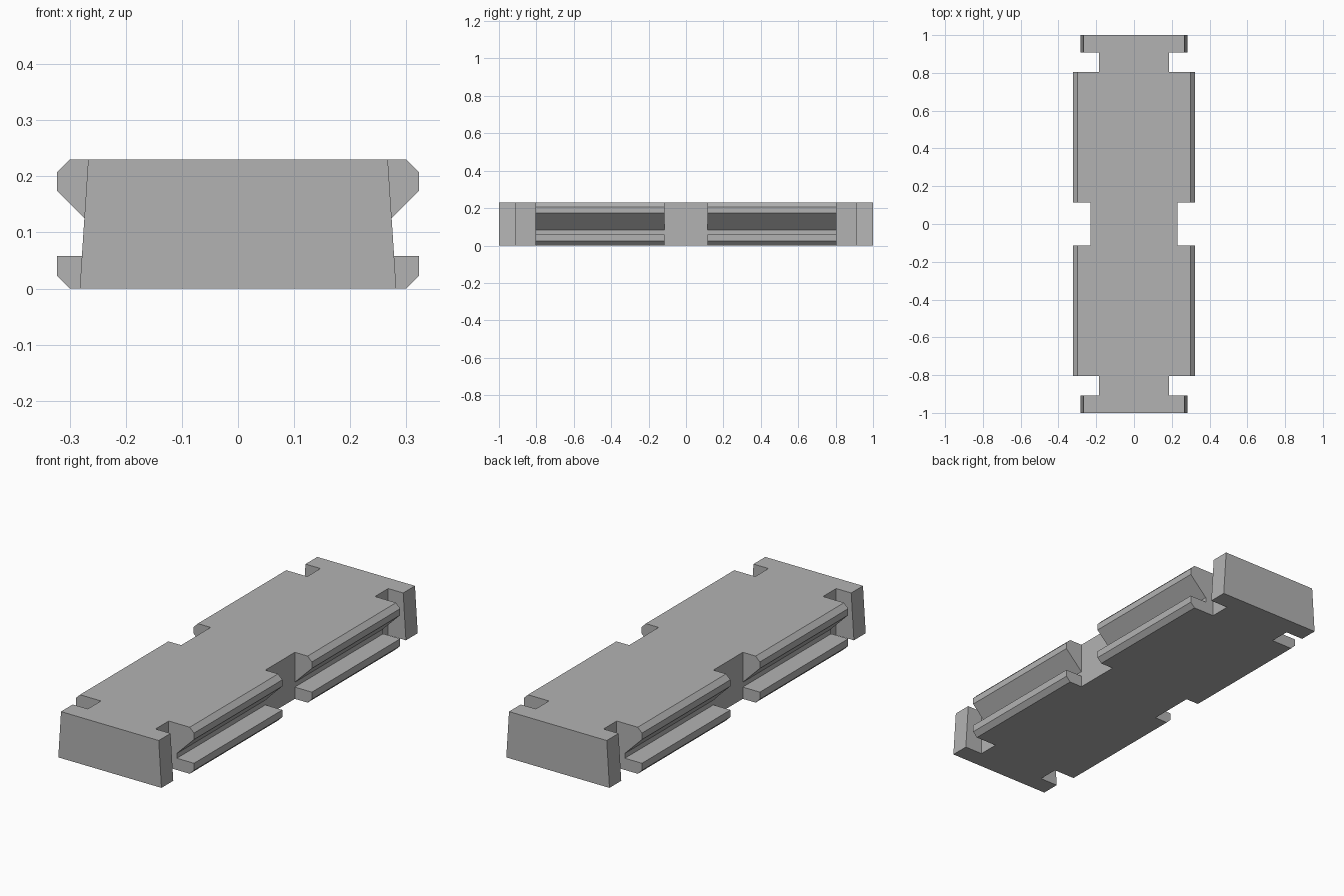
import bpy, bmesh

cube = bpy.data.objects.get("Cube")
if cube:
    bpy.data.objects.remove(cube, do_unlink=True)

HEIGHT, SIDE, CORE, NECK = 0.23, 0.323, 0.23, 0.185
END_LOW, END_TOP = 0.282, 0.267
RAIL_IN, RAIL_OUT, END_IN = 0.115, 0.805, 0.908

grey = bpy.data.materials.new("plain grey")
grey.use_nodes = True
colour = (0.45, 0.45, 0.45, 1)
grey.diffuse_color = colour
grey.node_tree.nodes["Principled BSDF"].inputs["Base Color"].default_value = colour


def finish(name, bm):
    bmesh.ops.recalc_face_normals(bm, faces=bm.faces[:])
    mesh = bpy.data.meshes.new(name)
    bm.to_mesh(mesh)
    bm.free()
    mesh.materials.append(grey)
    ob = bpy.data.objects.new(name, mesh)
    bpy.context.collection.objects.link(ob)
    return ob


def prism(bm, points, offset):
    """Extrude a flat outline by an offset."""
    face = bm.faces.new([bm.verts.new(p) for p in points])
    out = bmesh.ops.extrude_face_region(bm, geom=[face], use_keep_orig=True)
    top = [v for v in out["geom"] if isinstance(v, bmesh.types.BMVert)]
    bmesh.ops.translate(bm, verts=top, vec=offset)


# Body: notched plan outline, mirrored round the centre
bm = bmesh.new()
quarter = [(CORE, RAIL_IN), (SIDE, RAIL_IN), (SIDE, RAIL_OUT),
           (NECK, RAIL_OUT), (NECK, END_IN), (END_LOW, END_IN), (END_LOW, 1)]
half = [(x, -y) for x, y in reversed(quarter)] + quarter
outline = half + [(-x, y) for x, y in reversed(half)]
prism(bm, [(x, y, 0) for x, y in outline], (0, 0, HEIGHT))

# End blocks taper towards the top
for v in bm.verts:
    if abs(abs(v.co.x) - END_LOW) < 1e-4 and v.co.z > 0.1:
        v.co.x *= END_TOP / END_LOW

# Chamfered long edges of the rails
rims = [e for e in bm.edges
        if all(abs(abs(v.co.x) - SIDE) < 1e-4 for v in e.verts)
        and abs(e.verts[0].co.z - e.verts[1].co.z) < 1e-4]
bmesh.ops.bevel(bm, geom=rims, offset=0.023, segments=1, affect='EDGES')
body = finish("rail_block", bm)

# Side grooves with a sloped upper wall
bm = bmesh.new()
groove = [(CORE, 0.058), (0.36, 0.058), (0.36, 0.212), (CORE, 0.082)]
for sx in (-1, 1):
    for start in (RAIL_IN - 0.02, -RAIL_OUT - 0.02):
        length = RAIL_OUT - RAIL_IN + 0.04
        prism(bm, [(sx * x, start, z) for x, z in groove], (0, length, 0))
cutter = finish("groove_cutter", bm)
cutter.hide_render = True

cut = body.modifiers.new("grooves", 'BOOLEAN')
cut.operation = 'DIFFERENCE'
cut.solver = 'EXACT'
cut.object = cutter
bpy.context.view_layer.objects.active = body
bpy.ops.object.modifier_apply(modifier=cut.name)
bpy.data.objects.remove(cutter, do_unlink=True)
